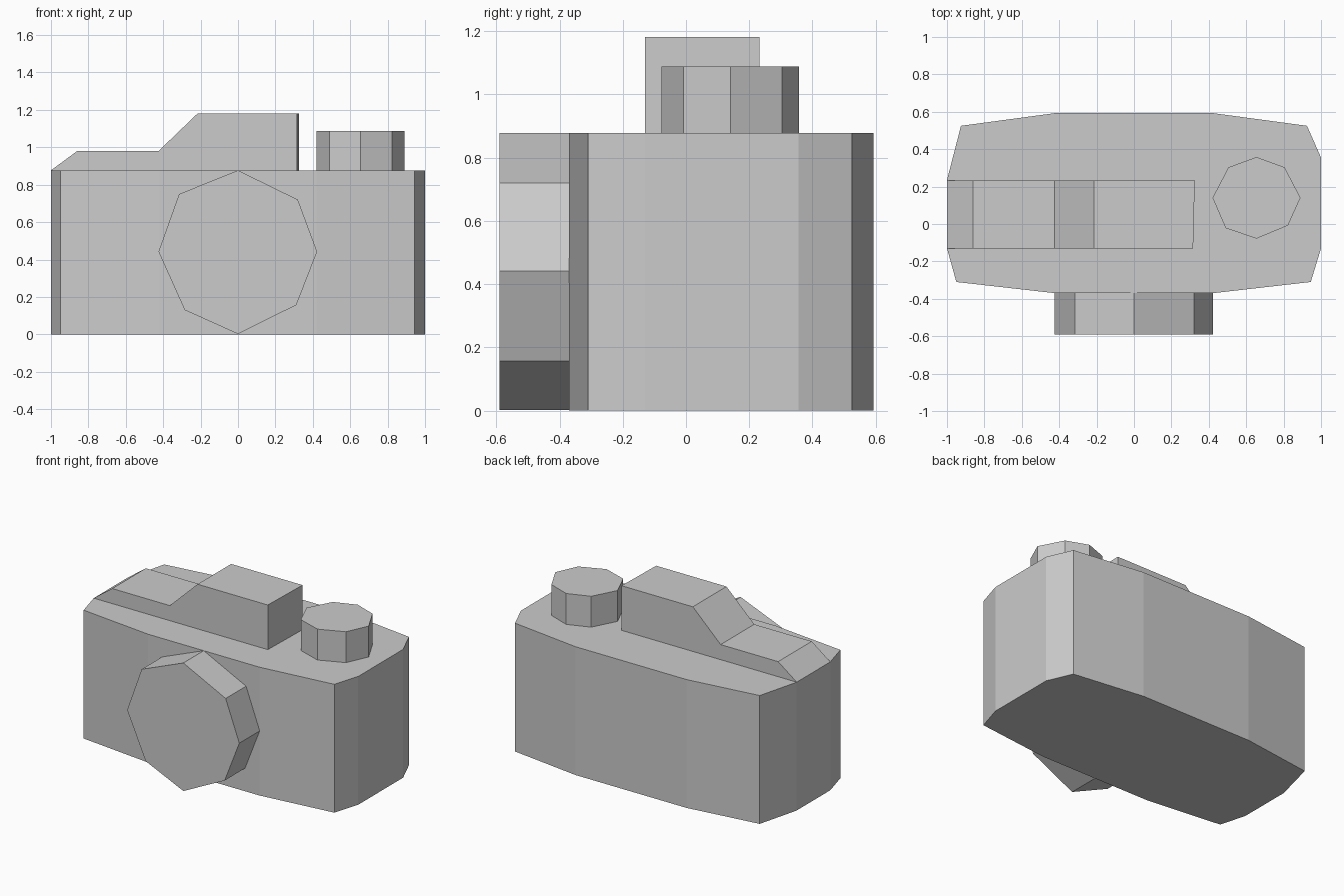
import bpy
import bmesh
from mathutils import Vector

if "Cube" in bpy.data.objects:
    bpy.data.objects.remove(bpy.data.objects["Cube"])


def prism(name, outline, start, end, place):
    """Extrude a closed 2D outline; place(a, b, depth) gives the 3D point."""
    bm = bmesh.new()
    base = bm.faces.new([bm.verts.new(place(a, b, start)) for a, b in outline])
    offset = Vector(place(0, 0, end)) - Vector(place(0, 0, start))
    ext = bmesh.ops.extrude_face_region(bm, geom=[base], use_keep_orig=True)
    verts = [g for g in ext["geom"] if isinstance(g, bmesh.types.BMVert)]
    bmesh.ops.translate(bm, verts=verts, vec=offset)
    bmesh.ops.recalc_face_normals(bm, faces=bm.faces[:])
    mesh = bpy.data.meshes.new(name)
    bm.to_mesh(mesh)
    bm.free()
    obj = bpy.data.objects.new(name, mesh)
    bpy.context.collection.objects.link(obj)
    return obj


def upright(x, y, depth):
    return (x, y, depth)


def frontal(x, z, depth):
    return (x, depth, z)


# Camera body with gently bowed front and back
prism("camera_body", [
    (-0.42, -0.37), (0.42, -0.37), (0.945, -0.31), (1, -0.13), (1, 0.355),
    (0.925, 0.525), (0.42, 0.593), (-0.42, 0.593), (-0.925, 0.525),
    (-1, 0.235), (-1, -0.13), (-0.95, -0.31)], 0, 0.877, upright)

# Stepped viewfinder housing, right end very slightly skewed
housing = prism("viewfinder_housing", [
    (-1, 0.877), (-0.86, 0.98), (-0.425, 0.98), (-0.215, 1.182),
    (0.325, 1.182), (0.325, 0.877)], -0.13, 0.233, frontal)
for v in housing.data.vertices:
    if v.co.x > 0 and v.co.y < 0:
        v.co.x = 0.316

# Shutter dial
prism("shutter_dial", [
    (0.655, 0.358), (0.805, 0.303), (0.89, 0.14), (0.823, -0.008),
    (0.655, -0.078), (0.49, -0.022), (0.42, 0.14), (0.505, 0.303)],
    0.87, 1.088, upright)

# Faceted lens barrel
prism("lens_barrel", [
    (0, 0.877), (0.32, 0.72), (0.423, 0.442), (0.312, 0.157),
    (0, 0.002), (-0.285, 0.13), (-0.425, 0.442), (-0.315, 0.75)],
    -0.59, -0.365, frontal)
